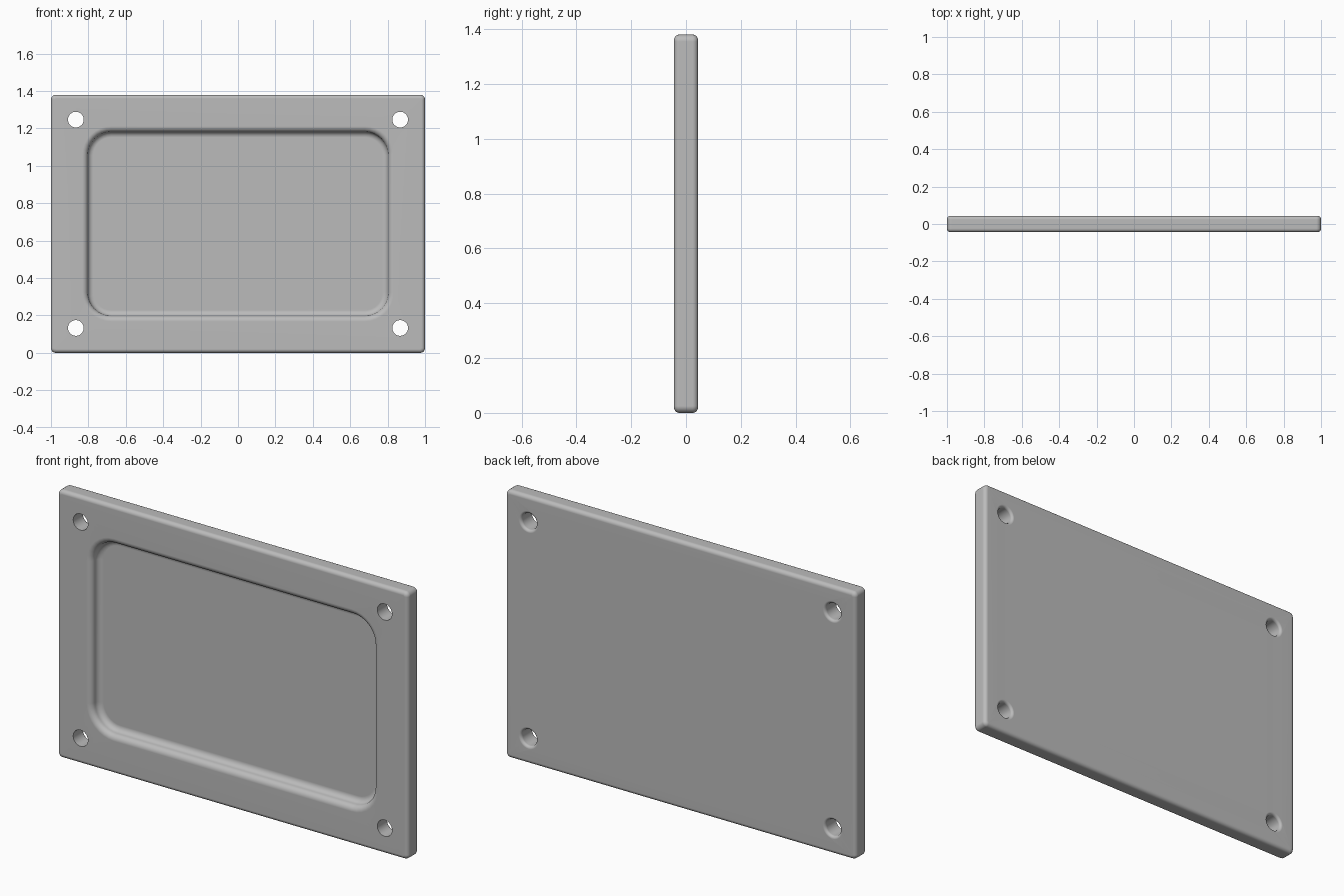
import bpy, bmesh, math
from mathutils import Vector

default = bpy.data.objects.get("Cube")
if default:
    bpy.data.objects.remove(default, do_unlink=True)

WIDTH, HEIGHT, DEPTH = 1.0, 0.69, 0.044   # half sizes
MID = HEIGHT                              # height of the plate centre
EDGE = 0.02                               # outer edge rounding
FLOOR = 0.011                             # y of the recess floor

grey = bpy.data.materials.new("plain grey")
grey.use_nodes = True
grey.diffuse_color = (0.5, 0.5, 0.5, 1)
grey.node_tree.nodes["Principled BSDF"].inputs["Base Color"].default_value = (0.5, 0.5, 0.5, 1)

bm = bmesh.new()


def rounded_loop(w, h, r, y, cx=0, cz=MID, steps=8):
    """Ring of vertices: a rounded rectangle, or a circle when w = h = r."""
    ring = []
    for q, (sx, sz) in enumerate([(1, 1), (-1, 1), (-1, -1), (1, -1)]):
        for i in range(steps + 1):
            if w == r and i == steps:
                continue
            a = math.pi / 2 * (q + i / steps)
            ring.append(bm.verts.new((cx + sx * (w - r) + r * math.cos(a), y,
                                      cz + sz * (h - r) + r * math.sin(a))))
    return ring


def loft(rings):
    for a, b in zip(rings, rings[1:]):
        for i in range(len(a)):
            j = (i + 1) % len(a)
            bm.faces.new((a[i], a[j], b[j], b[i]))


def fill(rings, side):
    edges = [bm.edges.get((r[i - 1], r[i])) for r in rings for i in range(len(r))]
    bmesh.ops.triangle_fill(bm, use_beauty=True, edges=edges, normal=Vector((0, side, 0)))


def arc(n):
    return [(math.sin(math.pi / 2 * i / n), math.cos(math.pi / 2 * i / n)) for i in range(n + 1)]


# Outer rim with rounded front and back edges
rim = []
for s, c in arc(5):
    inset = EDGE * (1 - s)
    rim.append((inset, -DEPTH + EDGE * (1 - c)))
rim += [(inset, -y) for inset, y in reversed(rim)]
rim = [rounded_loop(WIDTH - d, HEIGHT - d, EDGE + 0.005 - d, y, steps=4) for d, y in rim]
loft(rim)

# Recess wall: a convex lip that rolls into a concave fillet
half = (FLOOR + DEPTH) / 2
lip = [(0.03 * (1 - s), -DEPTH + half * (1 - c)) for s, c in arc(6)]
wall = lip + [(-d, FLOOR - DEPTH - y) for d, y in reversed(lip[:-1])]
recess = [rounded_loop(0.803 + d, 0.492 + d, 0.125 + d, y) for d, y in wall]
loft(recess)
bm.faces.new(recess[-1])

# Corner bolt holes, softened at the back
fronts, backs = [], []
for sx in (-1, 1):
    for sz in (-1, 1):
        stations = [(0.042, -DEPTH)]
        stations += [(0.042 + 0.014 * (1 - c), DEPTH - 0.014 * (1 - s)) for s, c in arc(4)]
        hole = [rounded_loop(r, r, r, y, sx * 0.867, MID + sz * 0.557) for r, y in stations]
        loft(hole)
        fronts.append(hole[0])
        backs.append(hole[-1])

# Front frame and back face
fill([rim[0], recess[0]] + fronts, -1)
fill([rim[-1]] + backs, 1)
bmesh.ops.recalc_face_normals(bm, faces=bm.faces[:])

mesh = bpy.data.meshes.new("mounting_plate")
bm.to_mesh(mesh)
bm.free()
mesh.materials.append(grey)
plate = bpy.data.objects.new("mounting_plate", mesh)
bpy.context.collection.objects.link(plate)

# Smooth shading that keeps the large faces flat
bpy.ops.object.select_all(action="DESELECT")
plate.select_set(True)
bpy.context.view_layer.objects.active = plate
bpy.ops.object.shade_smooth_by_angle(angle=math.radians(40))
normals = plate.modifiers.new("flat_face_normals", "WEIGHTED_NORMAL")
normals.keep_sharp = True
